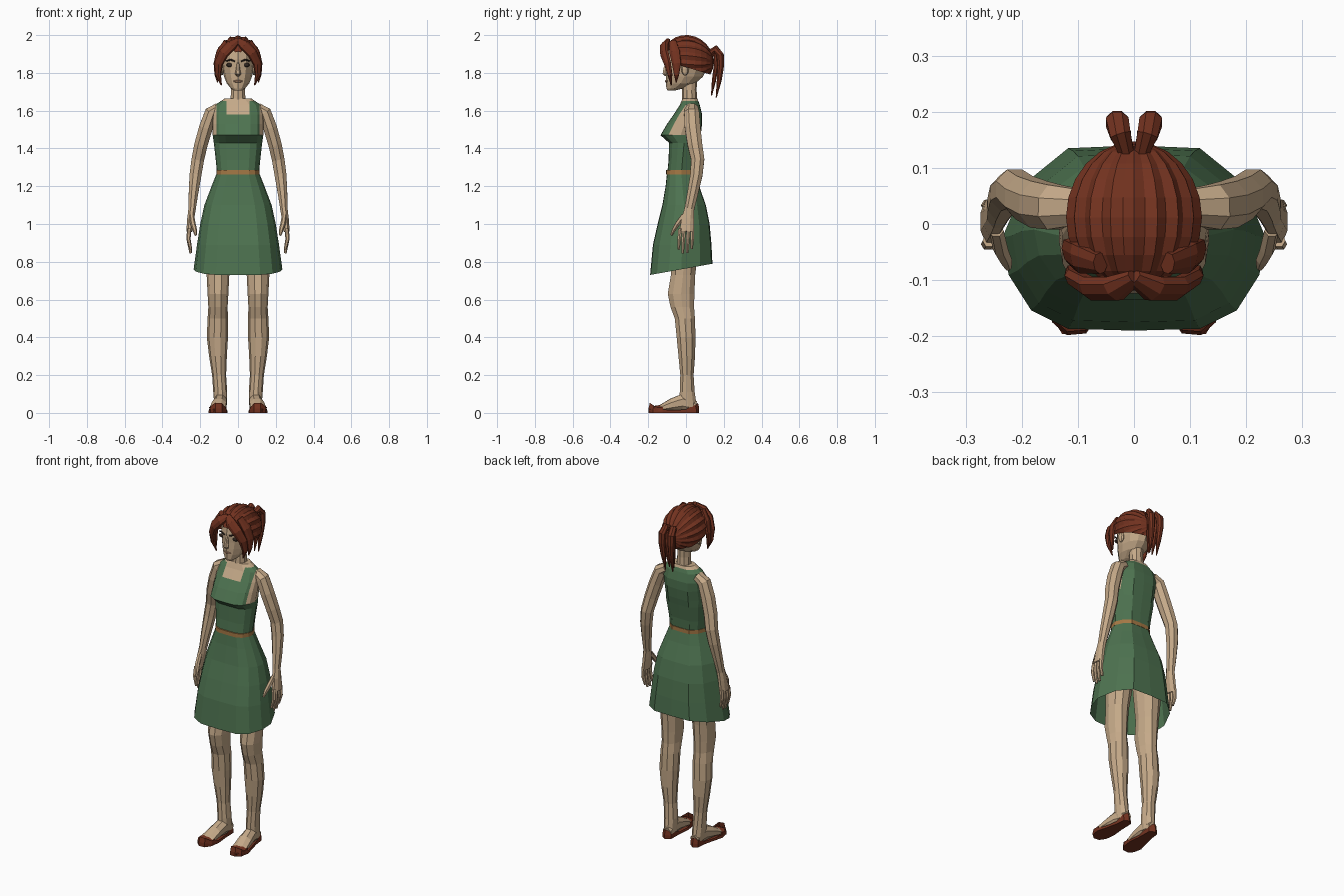
import bpy, bmesh
from math import sin, cos, pi, atan2
from mathutils import Vector as V, Matrix


def material(name, rgb):
    m = bpy.data.materials.new(name)
    m.diffuse_color = (*rgb, 1)
    return m


SKIN = material("skin", (0.56, 0.40, 0.25))
GREEN = material("green_cloth", (0.075, 0.17, 0.08))
RED = material("red_brown", (0.17, 0.032, 0.014))
TAN = material("tan_belt", (0.38, 0.19, 0.06))
DARK = material("dark", (0.03, 0.02, 0.015))
LIP = material("lip", (0.42, 0.24, 0.15))

HALF = [(0, -1), (.5, -.98), (.78, -.78), (.95, -.4), (1, 0), (.82, .6), (.5, .97), (0, 1)]
BOXY = HALF + [(-x, y) for x, y in HALF[-2:0:-1]]


def circle(n, turn=0.0):
    return [(sin(2 * pi * (i + turn) / n), -cos(2 * pi * (i + turn) / n)) for i in range(n)]


def finish(name, bm, mats, mirror=False):
    bmesh.ops.recalc_face_normals(bm, faces=bm.faces)
    me = bpy.data.meshes.new(name)
    bm.to_mesh(me)
    bm.free()
    ob = bpy.data.objects.new(name, me)
    bpy.context.collection.objects.link(ob)
    for m in mats:
        me.materials.append(m)
    if mirror:
        ob.modifiers.new("mirror", 'MIRROR').use_mirror_merge = False
    return ob


def loft(rings, caps=(True, True)):
    bm = bmesh.new()
    vs = [[bm.verts.new(p) for p in r] for r in rings]
    n = len(vs[0])
    for a, b in zip(vs, vs[1:]):
        for i in range(n):
            bm.faces.new((a[i], a[(i + 1) % n], b[(i + 1) % n], b[i]))
    if caps[0]:
        bm.faces.new(vs[0][::-1])
    if caps[1]:
        bm.faces.new(vs[-1])
    return bm


def ring(outline, z, front, back, rx, cx=0, tilt=0):
    """Horizontal section reaching from y=front to y=back."""
    cy, ry = (front + back) / 2, (back - front) / 2
    return [V((cx + u * rx, cy + v * ry, z + tilt * v * ry)) for u, v in outline]


def sweep(path, ref, n=8):
    """Sections along a path of (x, y, z, width, depth); depth lies along ref."""
    pts, rings = [V(p[:3]) for p in path], []
    for i, p in enumerate(path):
        t = (pts[min(i + 1, len(pts) - 1)] - pts[max(i - 1, 0)]).normalized()
        s = t.cross(V(ref)).normalized()
        d = s.cross(t)
        rings.append([pts[i] + s * u * p[3] + d * v * p[4] for u, v in circle(n, .5)])
    return loft(rings)


# Skirt, open at the hem
skirt = [(1.275, -.10, .05, .11), (1.2, -.108, .07, .14), (1.1, -.125, .105, .178),
         (1.0, -.15, .125, .2), (.89, -.175, .135, .217)]
rings = [ring(BOXY, *r) for r in skirt] + [ring(BOXY, .76, -.19, .14, .235, tilt=.18)]
finish("skirt", loft(rings, (False, False)), [GREEN])

# Torso: bodice with skin at neckline and armholes
torso = [(1.26, -.10, .05, .11), (1.34, -.092, .055, .118), (1.43, -.09, .07, .128),
         (1.47, -.135, .078, .134), (1.53, -.1, .085, .134), (1.58, -.065, .085, .134),
         (1.63, -.033, .073, .122), (1.665, -.018, .06, .07)]
bm = loft([ring(BOXY, *r) for r in torso])
for co, no in [((.06, 0, 0), (1, 0, 0)), ((-.06, 0, 0), (1, 0, 0)), ((.115, 0, 0), (1, 0, 0)),
               ((-.115, 0, 0), (1, 0, 0)), ((0, 0, 1.65), (0, 0, 1)), ((0, .02, 0), (0, 1, 0))]:
    bmesh.ops.bisect_plane(bm, geom=bm.verts[:] + bm.edges[:] + bm.faces[:],
                           plane_co=co, plane_no=no)
for f in bm.faces:
    c = f.calc_center_median()
    neck = abs(c.x) < .06 and c.z > 1.58 and c.y < .02
    f.material_index = int(neck or c.z > 1.65 or (abs(c.x) > .115 and c.z > 1.48))
finish("bodice", bm, [GREEN, SKIN])

# Belt
finish("belt", loft([ring(BOXY, z, -.105, .055, .115) for z in (1.262, 1.285)]), [TAN])

# Neck and head
C12 = circle(12)
finish("neck", loft([ring(circle(10), *r) for r in
       [(1.62, -.025, .06, .06), (1.66, -.022, .06, .042), (1.71, -.02, .056, .038),
        (1.78, -.03, .06, .04)]]), [SKIN])
head = [(1.706, -.098, -.06, .02), (1.718, -.104, -.015, .038), (1.745, -.106, .05, .06),
        (1.78, -.107, .09, .074), (1.82, -.106, .108, .083), (1.87, -.108, .117, .087),
        (1.92, -.1, .115, .085), (1.96, -.075, .09, .065), (1.98, -.04, .05, .03)]
finish("head", loft([ring(C12, *r) for r in head]), [SKIN])
finish("nose", sweep([(0, -.1, 1.855, .007, .008), (0, -.108, 1.825, .01, .012),
                      (0, -.113, 1.795, .016, .013), (0, -.105, 1.785, .01, .006)],
                     (0, 1, 0), 6), [SKIN])
finish("mouth", sweep([(-.024, -.099, 1.755, .003, .003), (0, -.106, 1.756, .008, .005),
                       (.024, -.099, 1.755, .003, .003)], (0, 1, 0), 6), [LIP])


def blob(name, loc, size, mat):
    bm = bmesh.new()
    bmesh.ops.create_uvsphere(bm, u_segments=8, v_segments=6, radius=1,
                              matrix=Matrix.LocRotScale(V(loc), None, V(size)))
    finish(name, bm, [mat], True)


blob("eyes", (.044, -.09, 1.842), (.019, .009, .011), DARK)
blob("ears", (.086, -.005, 1.82), (.012, .02, .034), SKIN)
finish("eyebrows", sweep([(.016, -.106, 1.861, .004, .004), (.04, -.1, 1.87, .005, .004),
                          (.064, -.084, 1.862, .003, .003)], (0, 1, 0), 6), [DARK], True)

# Hair cap: ridged strands running from the forehead to the ponytail
SEG = 36
bm = bmesh.new()
bmesh.ops.create_uvsphere(bm, u_segments=SEG, v_segments=12, radius=1)
for v in bm.verts:
    k = 1 if round(atan2(v.co.y, v.co.x) / (2 * pi / SEG)) % 2 else .93
    x, y, z = v.co.x * k, v.co.z, v.co.y * k
    v.co = (x * .123, .012 + y * .135, 1.868 + z * .132 - y * .012)
bmesh.ops.bisect_plane(bm, geom=bm.verts[:] + bm.edges[:] + bm.faces[:],
                       plane_co=(0, 0, 1.83), plane_no=(0, .3, 1), clear_inner=True)
front = [f for f in bm.faces if f.calc_center_median().y < -.05
         and f.calc_center_median().z < 1.92]
bmesh.ops.delete(bm, geom=front, context='FACES')
finish("hair_cap", bm, [RED])

# Fringe locks framing the face
finish("fringe_lock", sweep([(.0, -.095, 1.972, .016, .012), (.035, -.115, 1.945, .03, .02),
                             (.075, -.115, 1.905, .03, .02), (.102, -.098, 1.85, .025, .017),
                             (.106, -.085, 1.79, .017, .012), (.088, -.078, 1.735, .003, .003)],
                            (.5, -1, .3)), [RED], True)
finish("temple_lock", sweep([(.06, -.07, 1.965, .02, .015), (.1, -.06, 1.91, .03, .014),
                             (.115, -.05, 1.85, .026, .013), (.114, -.05, 1.79, .014, .01),
                             (.108, -.052, 1.75, .003, .003)], (1, -.3, .3)), [RED], True)

# Ponytail in two mirrored pairs of strands
finish("ponytail_outer", sweep([(.012, .125, 1.905, .018, .014), (.024, .158, 1.925, .022, .02),
                                (.03, .182, 1.895, .02, .022), (.03, .185, 1.84, .018, .02),
                                (.026, .176, 1.76, .014, .015), (.024, .16, 1.67, .003, .003)],
                               (1, 0, 0)), [RED], True)
finish("ponytail_inner", sweep([(.012, .13, 1.89, .012, .012), (.02, .155, 1.895, .013, .016),
                                (.022, .16, 1.84, .014, .018), (.018, .148, 1.76, .012, .014),
                                (.014, .135, 1.68, .003, .003)], (1, 0, 0)), [RED], True)

# Arms
finish("arm", sweep([(.10, .03, 1.615, .03, .035), (.142, .03, 1.59, .037, .043),
                     (.17, .035, 1.51, .039, .045), (.196, .047, 1.42, .038, .042),
                     (.213, .062, 1.34, .036, .038), (.225, .055, 1.26, .034, .035),
                     (.236, .035, 1.16, .027, .031), (.243, .018, 1.08, .021, .028),
                     (.25, .01, 1.03, .02, .035), (.258, .004, .96, .017, .042)],
                    (0, 1, 0)), [SKIN], True)

# Fingers and thumb
for i, (dy, tip) in enumerate([(-.03, .865), (-.01, .845), (.012, .848), (.033, .87)]):
    finish("finger_%d" % (i + 1),
           sweep([(.258, dy, .975, .012, .012), (.262, dy * 1.1 - .003, .92, .011, .0105),
                  (.25, dy * 1.1 - .006, tip, .007, .007)], (0, 1, 0), 6), [SKIN], True)
finish("thumb", sweep([(.245, -.012, 1.045, .013, .014), (.238, -.045, 1.0, .014, .014),
                       (.229, -.064, .97, .012, .011), (.224, -.078, .94, .006, .006)],
                      (0, 1, 0), 6), [SKIN], True)

# Legs, continued up under the skirt
leg = [(1.02, -.085, .075, .075, .085), (.88, -.085, .07, .075, .1), (.73, -.083, .052, .06, .106),
       (.63, -.1, .048, .055, .106), (.56, -.085, .046, .051, .106), (.5, -.062, .05, .054, .107),
       (.4, -.052, .053, .056, .109), (.3, -.042, .05, .047, .106), (.2, -.032, .042, .037, .1),
       (.11, -.035, .048, .037, .094), (.03, -.04, .06, .032, .092)]
finish("leg", loft([ring(circle(10, .5), *r) for r in leg]), [SKIN], True)
finish("foot", sweep([(.09, .05, .035, .027, .03), (.094, -.02, .055, .036, .05),
                      (.1, -.075, .042, .042, .036), (.106, -.13, .026, .045, .02),
                      (.108, -.175, .018, .03, .012)], (0, 0, 1)), [SKIN], True)

# Flat shoes: low at the arch, higher at toe and heel
sole = [(.093, .07), (.118, .055), (.124, 0), (.138, -.06), (.156, -.125), (.146, -.175), (.12, -.198),
        (.085, -.195), (.062, -.16), (.055, -.1), (.062, -.03), (.064, .05)]


def shoe_ring(scale, lift):
    return [V((.105 + (x - .105) * scale, -.064 + (y + .064) * scale,
               lift * (.014 + .04 * abs((y + .064) / .134) ** 3))) for x, y in sole]


bm = loft([shoe_ring(1, 0), shoe_ring(1, .45), shoe_ring(.95, 1)], (True, False))
finish("shoe", bm, [RED], True)
finish("toe_cap", sweep([(.107, -.125, .022, .049, .022), (.109, -.16, .02, .045, .02),
                         (.106, -.193, .013, .024, .011)], (0, 0, 1)), [RED], True)
